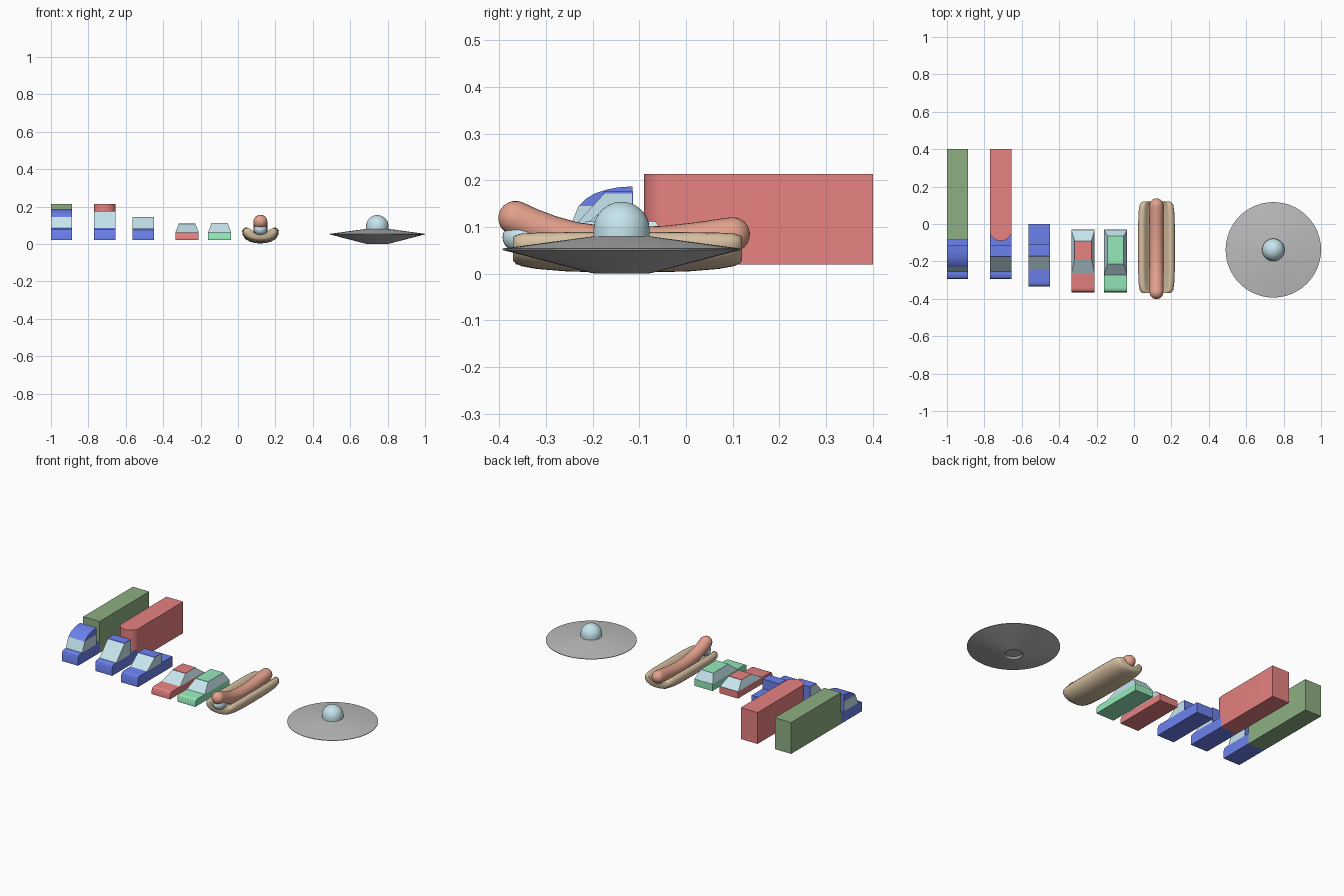
import bpy, bmesh, math
from mathutils import Matrix

if "Cube" in bpy.data.objects:
    bpy.data.objects.remove(bpy.data.objects["Cube"])

COLORS = {
    'blue': (0.15, 0.22, 0.85), 'red': (0.8, 0.22, 0.22), 'olive': (0.27, 0.43, 0.23),
    'mint': (0.3, 0.82, 0.5), 'glass': (0.57, 0.78, 0.85), 'tan': (0.68, 0.53, 0.36),
    'sausage': (0.77, 0.36, 0.27), 'hull': (0.5, 0.5, 0.5)}
MATS = {}
for key, rgb in COLORS.items():
    MATS[key] = bpy.data.materials.new(key)
    MATS[key].diffuse_color = (*rgb, 1)


def finish(name, bm, color, smooth=None):
    bmesh.ops.recalc_face_normals(bm, faces=bm.faces[:])
    me = bpy.data.meshes.new(name)
    bm.to_mesh(me)
    bm.free()
    ob = bpy.data.objects.new(name, me)
    bpy.context.collection.objects.link(ob)
    me.materials.append(MATS[color])
    if smooth:
        bpy.ops.object.select_all(action='DESELECT')
        ob.select_set(True)
        bpy.context.view_layer.objects.active = ob
        bpy.ops.object.shade_smooth_by_angle(angle=math.radians(smooth))
    return ob


def loft(name, rings, color, smooth=None):
    """Skin closed rings of points and cap both ends."""
    bm = bmesh.new()
    vs = [[bm.verts.new(p) for p in r] for r in rings]
    n = len(vs[0])
    for a, b in zip(vs, vs[1:]):
        for i in range(n):
            bm.faces.new((a[i], a[(i + 1) % n], b[(i + 1) % n], b[i]))
    bm.faces.new(vs[0])
    bm.faces.new(vs[-1])
    return finish(name, bm, color, smooth)


def side_prism(name, prof, x0, x1, color, smooth=None):
    """Extrude a (y, z) profile across x."""
    return loft(name, [[(x, y, z) for y, z in prof] for x in (x0, x1)], color, smooth)


def rect(x0, x1, y0, y1, z):
    return [(x0, y0, z), (x1, y0, z), (x1, y1, z), (x0, y1, z)]


def body(name, x0, x1, y0, y1, top, color):
    """Low vehicle body with a rounded nose."""
    side_prism(name, [(y0, .02), (y0, top - .018), (y0 + .004, top - .008), (y0 + .012, top - .002),
                      (y0 + .025, top), (y1, top), (y1, .02)], x0, x1, color, 30)


def cab(prefix, x0, x1, screen, back, base, top):
    """Glass cab with a blue roof and blue rear wall."""
    (ya, yb) = screen
    side_prism(prefix + '_windows', [(ya, base), (yb, top), (back - .003, top), (back - .003, base)],
               x0, x1, 'glass')
    side_prism(prefix + '_rear_wall', [(back - .003, base), (back - .003, top), (back, top), (back, base)],
               x0, x1, 'blue')


# Box truck with a rounded roof fairing
x0, x1 = -1.0, -.888
body('box_truck_body', x0, x1, -.295, -.085, .085, 'blue')
cab('box_truck', x0, x1, (-.255, -.23), -.115, .085, .145)
side_prism('box_truck_fairing', [(-.23, .145), (-.215, .16), (-.195, .172), (-.17, .18), (-.145, .185),
                                 (-.115, .187), (-.115, .145)], x0, x1, 'blue', 30)
loft('box_truck_cargo', [rect(x0, x1, -.085, .4, z) for z in (.02, .214)], 'olive')

# Truck with a round-nosed trailer
x0, x1 = -.77, -.655
body('trailer_truck_body', x0, x1, -.295, -.04, .085, 'blue')
cab('trailer_truck', x0, x1, (-.255, -.175), -.113, .085, .172)
side_prism('trailer_truck_roof', [(-.177, .172), (-.175, .176), (-.113, .176), (-.113, .172)], x0, x1, 'blue')
xc, hw = (x0 + x1) / 2, (x1 - x0) / 2
nose = [(xc - hw * math.cos(t), -.04 - .05 * math.sin(t)) for t in [math.pi * i / 16 for i in range(17)]]
plan = nose + [(x1, .4), (x0, .4)]
loft('trailer', [[(x, y, z) for x, y in plan] for z in (.02, .214)], 'red', 30)

# Pickup
x0, x1 = -.565, -.45
body('pickup_body', x0, x1, -.335, 0, .083, 'blue')
cab('pickup', x0, x1, (-.245, -.172), -.107, .083, .14)
side_prism('pickup_roof', [(-.174, .14), (-.172, .143), (-.107, .143), (-.107, .14)], x0, x1, 'blue')

# Two cars with tapered glasshouses
for name, x0, x1, col, ys, roof, top in (
        ('sedan', -.335, -.21, 'red', (-.267, -.032), (-.187, -.09), .108),
        ('wagon', -.16, -.037, 'mint', (-.272, -.032), (-.214, -.064), .112)):
    body(name + '_body', x0, x1, -.365, -.03, .062, col)
    r = rect(x0 + .018, x1 - .018, *roof, top - .001)
    loft(name + '_windows', [rect(x0, x1, *ys, .062), r], 'glass')
    loft(name + '_roof', [r, [(x, y, top + .001) for x, y, z in r]], col)

# Bun: a crescent section swept along y, shrinking at the ends
cx = .12
half = [(-.032, .045), (-.05, .062), (-.062, .081), (-.074, .089), (-.088, .085), (-.098, .07),
        (-.096, .05), (-.082, .027), (-.055, .011), (-.025, .004)]
section = [(0, .036)] + half + [(0, .003)] + [(-x, z) for x, z in reversed(half)]
stations = [(-.37, .72), (-.365, .83), (-.352, .92), (-.32, .97), (-.25, 1), (-.125, 1),
            (0, 1), (.07, .97), (.102, .92), (.115, .83), (.12, .72)]
rings = []
for y, s in stations:
    lift = .012 * (abs(y + .125) / .245) ** 3
    rings.append([(cx + x * s, y, .05 + (z - .05) * s + lift * (1 - z / .09)) for x, z in section])
loft('bun', rings, 'tan', 50)

# Sausage: round sweep along an upturned path with domed ends
path = [(-.365, .119), (-.33, .103), (-.29, .088), (-.24, .074), (-.18, .066), (-.11, .063),
        (-.04, .066), (.03, .074), (.07, .080), (.1, .084)]
R = .037


def tangent(i):
    a, b = path[max(i - 1, 0)], path[min(i + 1, len(path) - 1)]
    d = math.hypot(b[0] - a[0], b[1] - a[1])
    return (b[0] - a[0]) / d, (b[1] - a[1]) / d


def circle(y, z, t, r):
    return [(cx + r * math.cos(a), y - t[1] * r * math.sin(a), z + t[0] * r * math.sin(a))
            for a in [math.tau * k / 24 for k in range(24)]]


rings = []
dome = [math.radians(a) for a in (85, 68, 50, 33, 16)]
for end, sign, order in ((0, -1, dome), (len(path) - 1, 1, dome[::-1])):
    t = tangent(end)
    (y, z) = path[end]
    caps = [circle(y + sign * t[0] * R * math.sin(a), z + sign * t[1] * R * math.sin(a), t, R * math.cos(a))
            for a in order]
    if sign < 0:
        rings += caps + [circle(*p, tangent(i), R) for i, p in enumerate(path)]
    else:
        rings += caps
loft('sausage', rings, 'sausage', 50)

# Bubble window under the sausage tip
bm = bmesh.new()
bmesh.ops.create_uvsphere(bm, u_segments=24, v_segments=12, radius=1,
                          matrix=Matrix.Translation((cx, -.35, .078)) @ Matrix.Diagonal((.036, .043, .034, 1)))
finish('nose_window', bm, 'glass', 60)


# Saucer: lathed hull and glass dome
def lathe(name, prof, color, smooth):
    bm = bmesh.new()
    vs = [bm.verts.new((r, 0, z)) for r, z in prof]
    es = [bm.edges.new(p) for p in zip(vs, vs[1:])]
    bmesh.ops.spin(bm, geom=vs + es, cent=(0, 0, 0), axis=(0, 0, 1), angle=math.tau, steps=64)
    bmesh.ops.remove_doubles(bm, verts=bm.verts[:], dist=1e-5)
    bmesh.ops.translate(bm, vec=(.745, -.138, 0), verts=bm.verts[:])
    return finish(name, bm, color, smooth)


lathe('saucer_hull', [(0, .012), (.045, .012), (.05, .002), (.056, 0), (.066, .002), (.255, .051),
                      (.255, .054), (.062, .08), (0, .08)], 'hull', 30)
lathe('saucer_dome', [(0, .078), (.06, .078)] +
      [(.06 * math.cos(a), .094 + .06 * math.sin(a)) for a in [math.pi / 2 * i / 12 for i in range(12)]] +
      [(0, .154)], 'glass', 40)

for m in bpy.data.materials:
    if m.users and not m.is_grease_pencil:
        m.use_nodes = True
        m.node_tree.nodes["Principled BSDF"].inputs["Base Color"].default_value = m.diffuse_color
